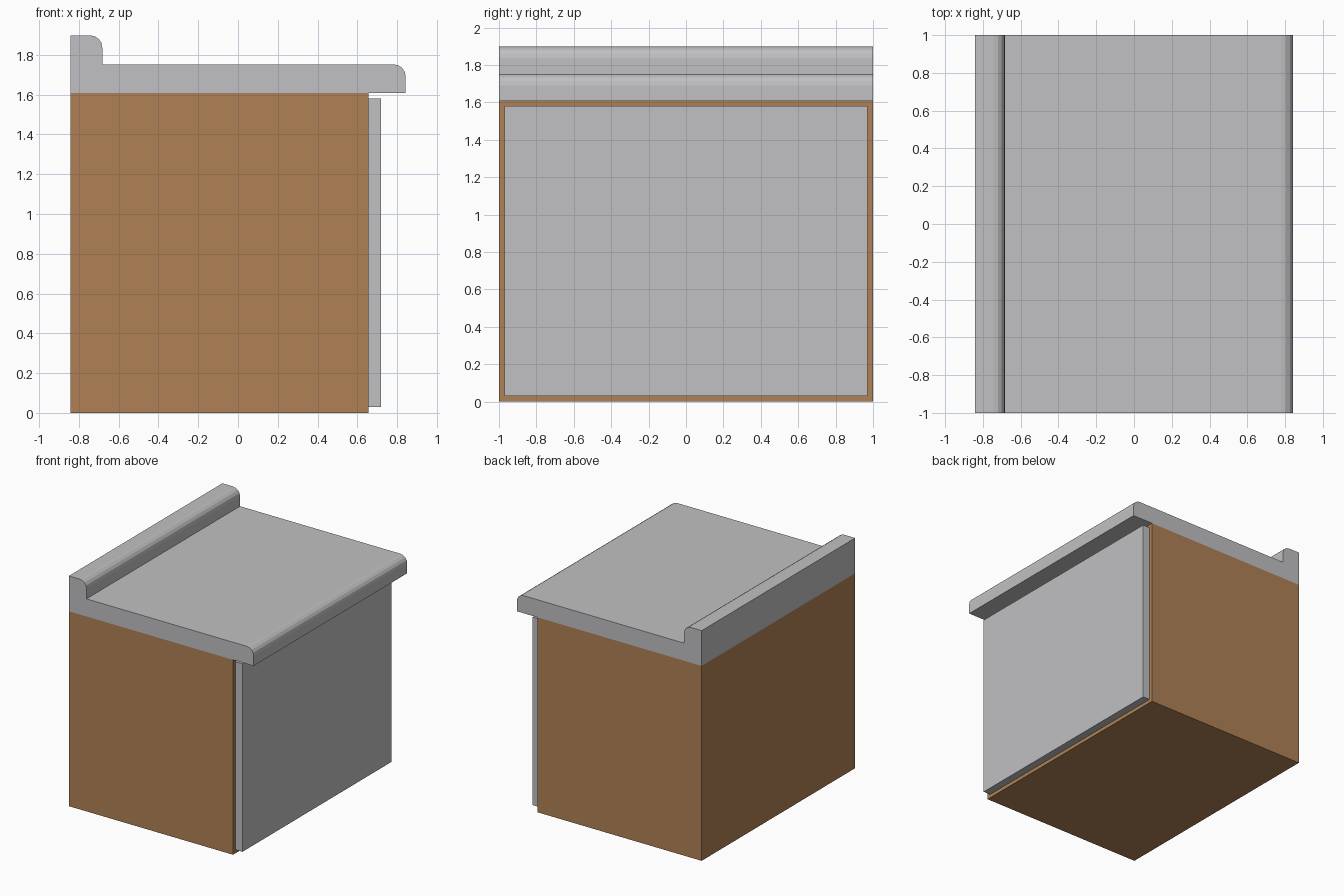
import bpy, bmesh, math

if "Cube" in bpy.data.objects:
    bpy.data.objects.remove(bpy.data.objects["Cube"])


def material(name, rgb):
    m = bpy.data.materials.new(name)
    m.diffuse_color = (*rgb, 1)
    m.use_nodes = True
    m.node_tree.nodes["Principled BSDF"].inputs["Base Color"].default_value = m.diffuse_color
    return m


wood = material("brown wood", (0.434, 0.220, 0.091))
grey = material("light grey", (0.533, 0.533, 0.546))


def extrude_profile(name, points, half_depth, mat):
    """Extrude an x-z outline along y, centred on y = 0."""
    bm = bmesh.new()
    face = bm.faces.new([bm.verts.new((x, -half_depth, z)) for x, z in points])
    out = bmesh.ops.extrude_face_region(bm, geom=[face])
    verts = [v for v in out["geom"] if isinstance(v, bmesh.types.BMVert)]
    bmesh.ops.translate(bm, verts=verts, vec=(0, 2 * half_depth, 0))
    bmesh.ops.recalc_face_normals(bm, faces=bm.faces)
    mesh = bpy.data.meshes.new(name)
    bm.to_mesh(mesh)
    bm.free()
    mesh.materials.append(mat)
    ob = bpy.data.objects.new(name, mesh)
    bpy.context.collection.objects.link(ob)
    return ob


def rect(x0, x1, z0, z1):
    return [(x0, z0), (x1, z0), (x1, z1), (x0, z1)]


def round_corner(x, z, r=0.062, steps=4):
    """Rounded upper right corner, running from the side to the top."""
    angles = [math.pi / 2 * i / steps for i in range(steps + 1)]
    return [(x - r + r * math.cos(a), z - r + r * math.sin(a)) for a in angles]


BACK, FRONT = -0.843, 0.843

# Cabinet body and its front door panel
extrude_profile("cabinet_body", rect(BACK, 0.655, 0, 1.607), 1.0, wood)
extrude_profile("door_panel", rect(0.655, 0.72, 0.03, 1.58), 0.97, grey)

# Countertop with rounded front lip and raised rear splash edge
outline = [(BACK, 1.607), (FRONT, 1.607)]
outline += round_corner(FRONT, 1.752)
outline += [(-0.682, 1.752)]
outline += round_corner(-0.682, 1.898)
outline += [(BACK, 1.898)]
extrude_profile("countertop", outline, 1.0, grey)
